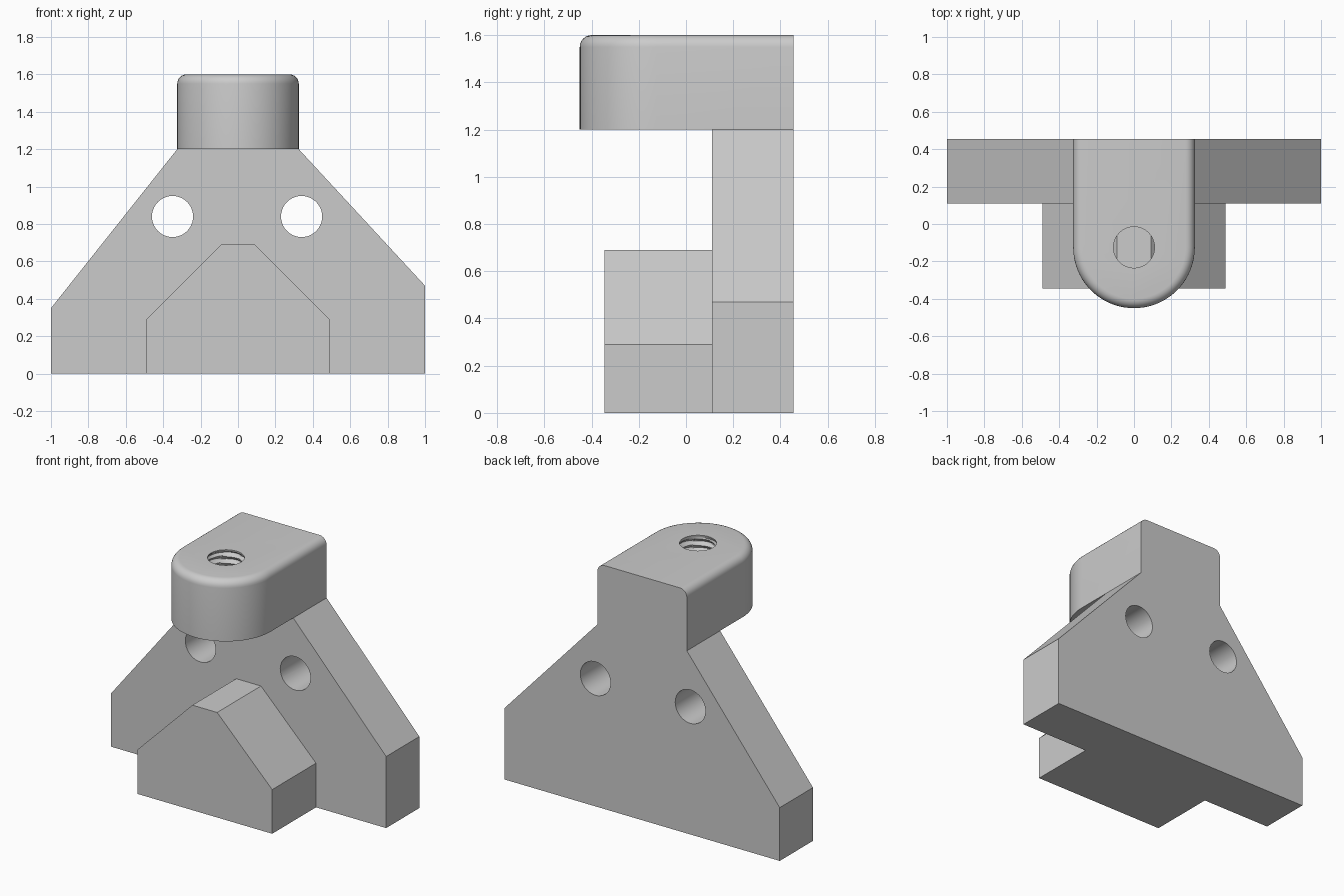
import bpy, bmesh
from math import cos, sin, pi

if "Cube" in bpy.data.objects:
    bpy.data.objects.remove(bpy.data.objects["Cube"])

BACK, FACE, W = 0.455, 0.11, 0.325      # plate back and front, arm half width
HOLE_Y, HOLE_R = -0.125, 0.11


def loft(name, rings):
    """Closed solid through a list of equal-length vertex rings."""
    bm = bmesh.new()
    loops = [[bm.verts.new(p) for p in ring] for ring in rings]
    n = len(loops[0])
    for a, b in zip(loops, loops[1:]):
        for i in range(n):
            j = (i + 1) % n
            bm.faces.new((a[i], a[j], b[j], b[i]))
    bm.faces.new(loops[0])
    bm.faces.new(loops[-1])
    bmesh.ops.recalc_face_normals(bm, faces=bm.faces)
    mesh = bpy.data.meshes.new(name)
    bm.to_mesh(mesh)
    bm.free()
    ob = bpy.data.objects.new(name, mesh)
    bpy.context.collection.objects.link(ob)
    return ob


def extrude_y(name, profile, y0, y1):
    return loft(name, [[(x, y, z) for x, z in profile] for y in (y0, y1)])


def combine(target, other, operation):
    other.hide_render = True
    mod = target.modifiers.new(other.name, 'BOOLEAN')
    mod.operation, mod.solver, mod.object = operation, 'EXACT', other
    bpy.context.view_layer.objects.active = target
    bpy.ops.object.modifier_apply(modifier=mod.name)
    bpy.data.objects.remove(other)


# Sloped back plate, slightly uneven shoulders
bracket = extrude_y("bracket_body", [(-1, 0), (1, 0), (1, 0.47), (W, 1.2),
                                     (-W, 1.2), (-1, 0.35)], FACE, BACK)

# Front foot block
foot = extrude_y("foot_block", [(-0.49, 0), (0.49, 0), (0.49, 0.29), (0.09, 0.69),
                                (-0.09, 0.69), (-0.49, 0.29)], -0.345, 0.2)


# Overhanging arm with round nose and filleted top edge
def arm_ring(z, w):
    nose = [(-w * cos(pi * i / 40), HOLE_Y - w * sin(pi * i / 40), z) for i in range(41)]
    return nose + [(w, BACK, z), (-w, BACK, z)]


F = 0.05
levels = [(1.2, W)]
for i in range(7):
    a = i * pi / 12
    levels.append((1.6 - F + F * sin(a), W - F * (1 - cos(a))))
arm = loft("arm", [arm_ring(z, w) for z, w in levels])

combine(bracket, arm, 'UNION')
combine(bracket, foot, 'UNION')

# Two bolt holes through the plate
for x in (-0.35, 0.34):
    circle = [(x + HOLE_R * cos(2 * pi * i / 40), 0.84 + HOLE_R * sin(2 * pi * i / 40))
              for i in range(40)]
    combine(bracket, extrude_y("bolt_hole", circle, 0, 0.6), 'DIFFERENCE')

# Threaded hole through the arm: helical groove outside the bore
PITCH, DEPTH, N = 0.044, 0.022, 32


def thread_ring(z):
    ring = []
    fade = max(0, min(1, (z - 1.205) / 0.02, (1.595 - z) / 0.02))
    for i in range(N):
        t = (z / PITCH - i / N) % 1
        r = HOLE_R + DEPTH * fade * (1 - abs(2 * t - 1))
        a = 2 * pi * i / N
        ring.append((r * cos(a), HOLE_Y + r * sin(a), z))
    return ring


steps = [1.1] + [1.203 + 0.394 * k / 54 for k in range(55)] + [1.7]
combine(bracket, loft("thread_cutter", [thread_ring(z) for z in steps]), 'DIFFERENCE')

bpy.ops.object.select_all(action='DESELECT')
bracket.select_set(True)
bpy.context.view_layer.objects.active = bracket
bpy.ops.object.shade_smooth_by_angle(angle=0.5)
